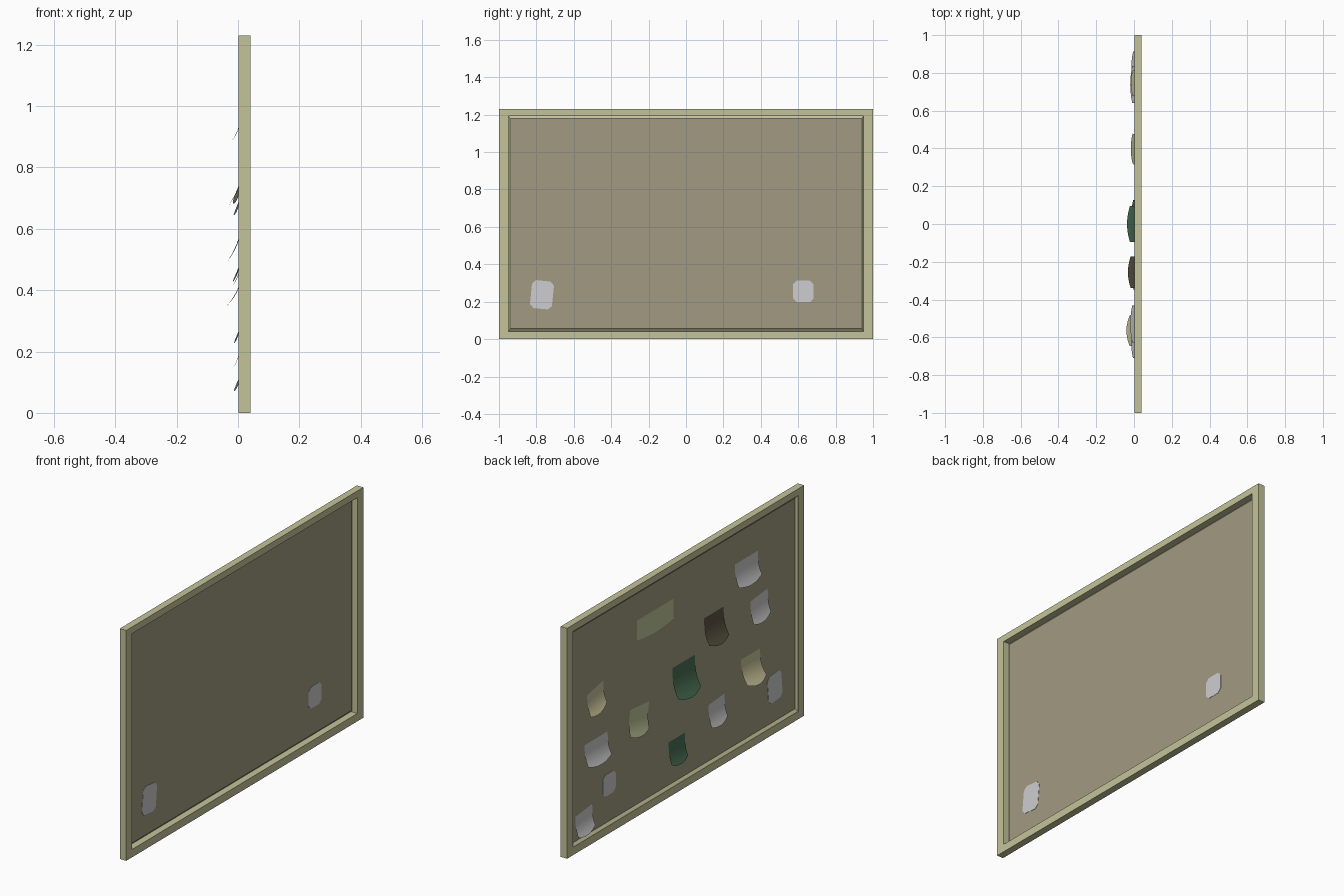
import bpy, bmesh, math

if "Cube" in bpy.data.objects:
    bpy.data.objects.remove(bpy.data.objects["Cube"])


def lin(c):
    c /= 255
    return c / 12.92 if c <= 0.04045 else ((c + 0.055) / 1.055) ** 2.4


def material(name, rgb):
    m = bpy.data.materials.new(name)
    m.diffuse_color = (*[lin(c) for c in rgb], 1)
    m.use_nodes = True
    m.node_tree.nodes["Principled BSDF"].inputs["Base Color"].default_value = m.diffuse_color
    return m


FRAME = material("pale wood", (196, 196, 154))
CORK = material("cork", (162, 154, 130))
WHITE = material("white paper", (206, 206, 208))
CREAM = material("cream paper", (202, 196, 154))
OLIVE = material("pale olive paper", (190, 198, 152))
BROWN = material("dark brown paper", (92, 84, 66))
GREEN = material("green paper", (74, 112, 84))


def make(name, bm, mat, smooth=False):
    me = bpy.data.meshes.new(name)
    bm.to_mesh(me)
    bm.free()
    me.materials.append(mat)
    for p in me.polygons:
        p.use_smooth = smooth
    ob = bpy.data.objects.new(name, me)
    bpy.context.collection.objects.link(ob)
    return ob


def ring(bm, x, y, z0, z1):
    return [bm.verts.new((x, a, b)) for a, b in ((-y, z0), (y, z0), (y, z1), (-y, z1))]


def bridge(bm, a, b):
    n = len(a)
    for i in range(n):
        j = (i + 1) % n
        bm.faces.new((a[i], a[j], b[j], b[i]))


# Frame: rectangular loop with a square section
H = 1.23
bm = bmesh.new()
loops = [ring(bm, 0.002, 1, 0, H), ring(bm, 0.04, 1, 0, H),
         ring(bm, 0.04, 0.95, 0.042, 1.194), ring(bm, 0.002, 0.95, 0.042, 1.194)]
for i in range(4):
    bridge(bm, loops[i], loops[(i + 1) % 4])
bmesh.ops.recalc_face_normals(bm, faces=bm.faces)
make("frame", bm, FRAME)

# Sloped lip joining the frame to the board
BX = 0.015
bm = bmesh.new()
bridge(bm, ring(bm, 0.003, 0.95, 0.042, 1.194), ring(bm, BX, 0.94, 0.056, 1.18))
make("inner_lip", bm, FRAME)

# Cork board
bm = bmesh.new()
bm.faces.new(ring(bm, BX, 0.94, 0.056, 1.18)[::-1])
make("cork_board", bm, CORK)


# Paper note: pinned at the top, curling away from the board at the bottom
def note(name, mat, y, width, z0, z1, reach, tilt=0.0, skew=0.0):
    bm = bmesh.new()
    nu, nv = 6, 8
    depth = BX - 0.001 + reach
    grid = []
    for j in range(nv + 1):
        t = j / nv
        row = []
        for i in range(nu + 1):
            s = 2 * i / nu - 1
            x = BX - 0.001 - depth * t ** 2.5 * (1 - 0.3 * s * s)
            z = z1 + (z0 - z1) * t * (1 - 0.12 * s * s * t) - tilt * s
            row.append(bm.verts.new((x, y + s * width / 2 + skew * (t - 0.5), z)))
        grid.append(row)
    for j in range(nv):
        for i in range(nu):
            bm.faces.new((grid[j][i], grid[j][i + 1], grid[j + 1][i + 1], grid[j + 1][i]))
    make(name, bm, mat, True)


for k, n in enumerate((
        (WHITE, -0.53, 0.195, 0.885, 1.02, 0.02),
        (WHITE, -0.637, 0.145, 0.645, 0.78, 0.014, 0.008),
        (BROWN, -0.255, 0.165, 0.675, 0.832, 0.032),
        (OLIVE, 0.24, 0.31, 0.917, 1.036, -0.012),
        (GREEN, 0.0, 0.19, 0.49, 0.668, 0.037),
        (CREAM, -0.565, 0.16, 0.345, 0.492, 0.04),
        (WHITE, -0.278, 0.135, 0.228, 0.36, 0.013, 0.006),
        (CREAM, 0.745, 0.137, 0.685, 0.812, 0.017, 0.014),
        (OLIVE, 0.385, 0.16, 0.428, 0.574, 0.017, -0.006, 0.03),
        (WHITE, 0.738, 0.195, 0.41, 0.54, 0.02),
        (GREEN, 0.058, 0.137, 0.15, 0.284, 0.013),
        (WHITE, 0.842, 0.142, 0.072, 0.195, 0.013, 0.008))):
    note("note_%d" % (k + 1), *n)


# Flat paper tags with cut corners, seen from both sides of the board
def tag(name, y, z, w, h, angle):
    c = 0.02
    a, b = w / 2, h / 2
    pts = [(a - c, -b), (a, c - b), (a, b - c), (a - c, b),
           (c - a, b), (-a, b - c), (-a, c - b), (c - a, -b)]
    ca, sa = math.cos(angle), math.sin(angle)
    bm = bmesh.new()
    sides = [[bm.verts.new((x, y + p * ca - q * sa, z + p * sa + q * ca)) for p, q in pts]
             for x in (BX - 0.0015, BX + 0.0015)]
    bridge(bm, *sides)
    for s in sides:
        bm.faces.new(s)
    bmesh.ops.recalc_face_normals(bm, faces=bm.faces)
    make(name, bm, WHITE)


tag("tag_small", 0.627, 0.255, 0.11, 0.115, 0)
tag("tag_large", -0.77, 0.237, 0.118, 0.15, -0.1)
